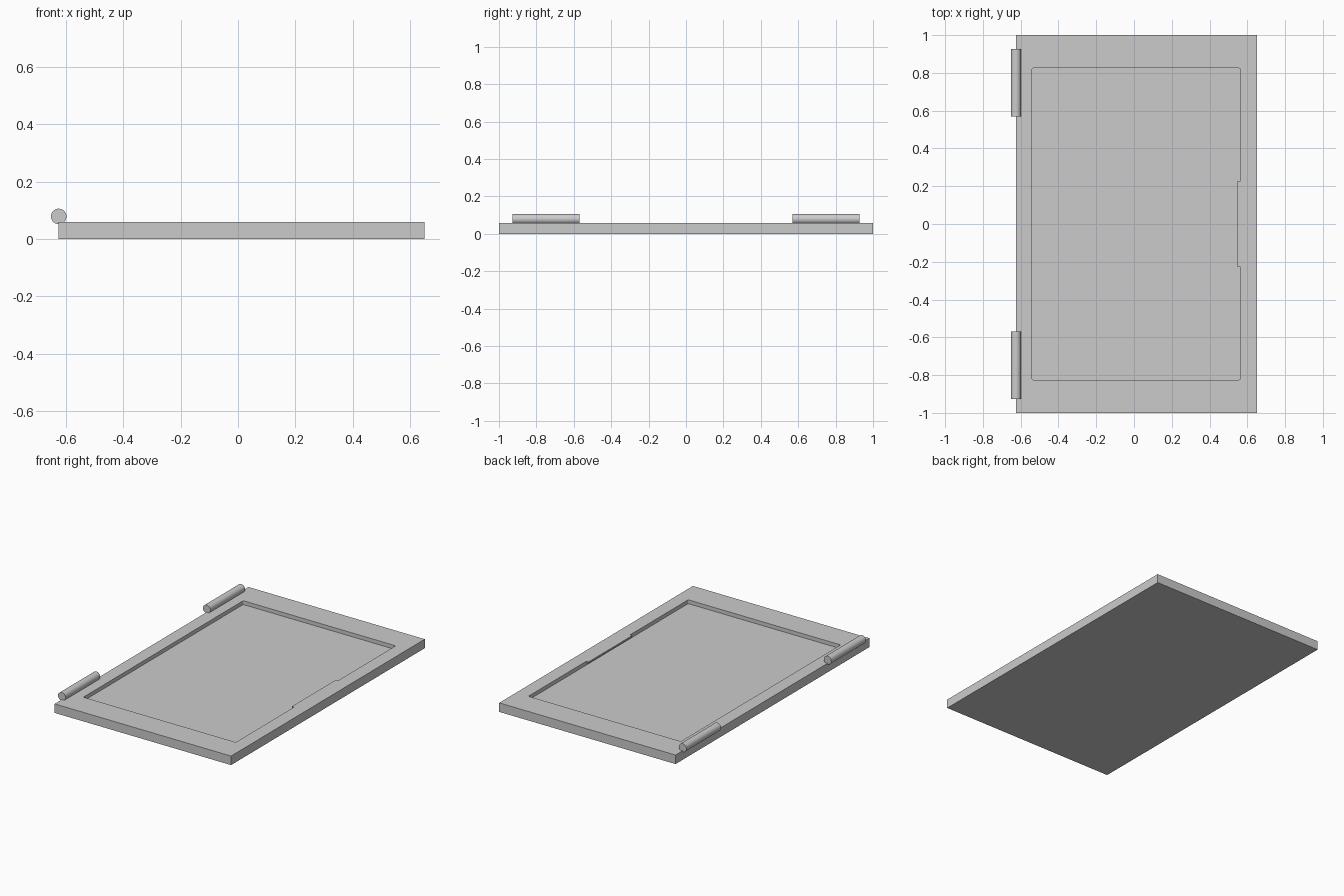
import bpy, bmesh
from math import pi

if "Cube" in bpy.data.objects:
    bpy.data.objects.remove(bpy.data.objects["Cube"])


def box(name, lo, hi, corner=0.0):
    """Box between two corners, with optionally rounded vertical edges."""
    bm = bmesh.new()
    bmesh.ops.create_cube(bm, size=1)
    for v in bm.verts:
        v.co = [h if c > 0 else l for c, l, h in zip(v.co, lo, hi)]
    if corner:
        upright = [e for e in bm.edges
                   if abs(e.verts[0].co.z - e.verts[1].co.z) > 1e-6]
        bmesh.ops.bevel(bm, geom=upright, offset=corner, segments=4,
                        profile=0.5, affect='EDGES')
    mesh = bpy.data.meshes.new(name)
    bm.to_mesh(mesh)
    bm.free()
    obj = bpy.data.objects.new(name, mesh)
    bpy.context.collection.objects.link(obj)
    return obj


TOP, FLOOR = 0.059, 0.034

# Door slab with a shallow round-cornered recess
slab = box("door_panel", (-0.625, -1, 0), (0.65, 1, TOP))
cutter = box("recess_cutter", (-0.54, -0.825, FLOOR), (0.562, 0.825, 0.2), 0.008)
cutter.hide_render = True
cut = slab.modifiers.new("recess", 'BOOLEAN')
cut.object = cutter
cut.solver = 'EXACT'
bpy.context.view_layer.objects.active = slab
bpy.ops.object.modifier_apply(modifier=cut.name)
bpy.data.objects.remove(cutter)

# Finger-pull lip overhanging the recess, opposite the hinges
box("finger_pull", (0.546, -0.226, TOP - 0.01), (0.562, 0.226, TOP), 0.003)

# Hinge barrels along the left edge
for name, side in (("front_hinge", -1), ("back_hinge", 1)):
    bpy.ops.mesh.primitive_cylinder_add(
        vertices=32, radius=0.027, depth=0.358,
        location=(-0.625, side * 0.748, 0.079), rotation=(pi / 2, 0, 0))
    hinge = bpy.context.object
    hinge.name = name
    bpy.ops.object.shade_smooth_by_angle()
